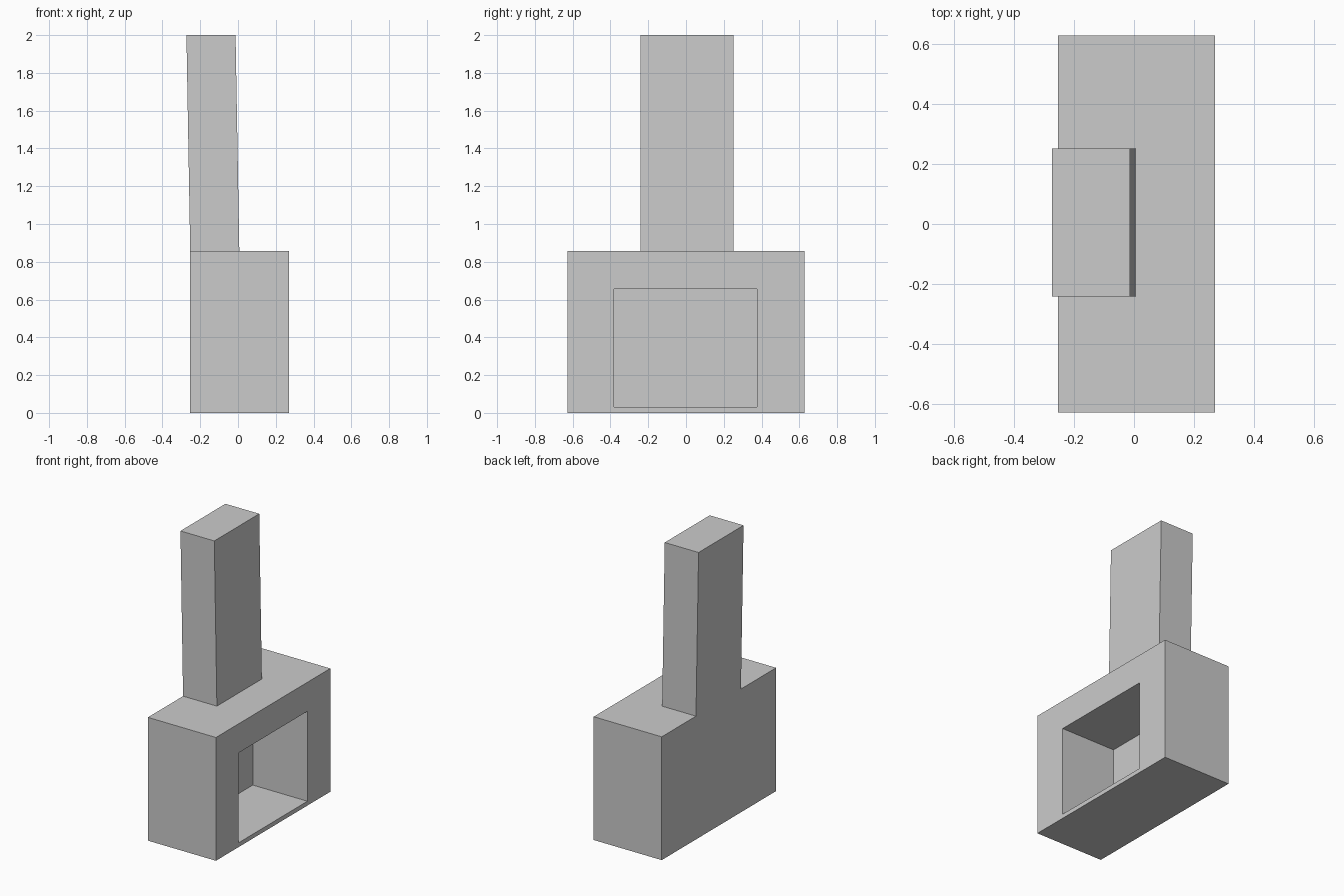
import bpy, bmesh
from mathutils import Matrix, Vector

if "Cube" in bpy.data.objects:
    bpy.data.objects.remove(bpy.data.objects["Cube"])

BACK, FRONT = -0.253, 0.27       # hearth block depth along x
HALF_Y, TOP = 0.628, 0.857       # hearth block half width and height
STACK_X, STACK_Y = 0.007, (-0.242, 0.252)
HOLE_Y, HOLE_Z = (-0.38, 0.377), (0.03, 0.655)

bm = bmesh.new()


def cut(axis, value):
    co, no = Vector(), Vector()
    co[axis], no[axis] = value, 1
    bmesh.ops.bisect_plane(bm, geom=bm.verts[:] + bm.edges[:] + bm.faces[:],
                           plane_co=co, plane_no=no)


def extrude(inside, offset):
    """Extrude the faces whose centre passes the test, moving them by offset."""
    faces = [f for f in bm.faces if inside(f.calc_center_median())]
    new = bmesh.ops.extrude_face_region(bm, geom=faces)["geom"]
    old = [f for f in faces if f.is_valid]
    if old:
        bmesh.ops.delete(bm, geom=old, context='FACES')
    verts = [v for v in new if isinstance(v, bmesh.types.BMVert)]
    bmesh.ops.translate(bm, verts=verts, vec=offset)


# Hearth block
bmesh.ops.create_cube(bm, size=1, matrix=Matrix.Translation(((BACK + FRONT) / 2, 0, TOP / 2))
                      @ Matrix.Diagonal((FRONT - BACK, 2 * HALF_Y, TOP, 1)))
cut(0, STACK_X)
for y in STACK_Y + HOLE_Y:
    cut(1, y)
for z in HOLE_Z:
    cut(2, z)

# Chimney stack, leaning slightly back
extrude(lambda c: c.z > TOP - 1e-4 and c.x < STACK_X and STACK_Y[0] < c.y < STACK_Y[1],
        (-0.02, 0, 2 - TOP))

# Fire opening recess
extrude(lambda c: c.x > FRONT - 1e-4 and HOLE_Y[0] < c.y < HOLE_Y[1]
        and HOLE_Z[0] < c.z < HOLE_Z[1], (-0.42, 0, 0))

# Tidy flat areas
bmesh.ops.dissolve_limit(bm, angle_limit=0.002, verts=bm.verts[:], edges=bm.edges[:])
bmesh.ops.recalc_face_normals(bm, faces=bm.faces[:])

mesh = bpy.data.meshes.new("fireplace")
bm.to_mesh(mesh)
bm.free()
bpy.context.collection.objects.link(bpy.data.objects.new("fireplace", mesh))
